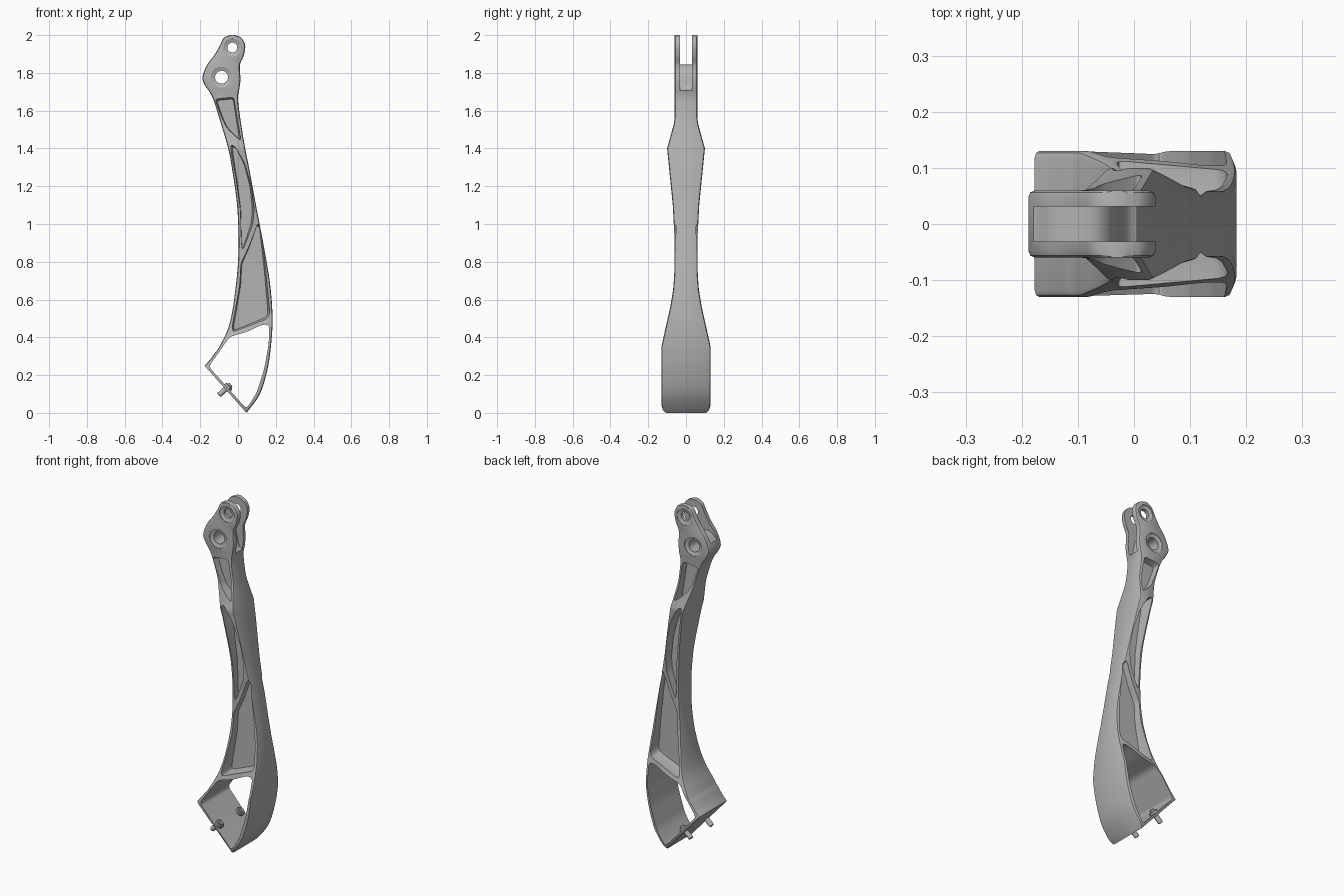
import bpy, bmesh, math
from mathutils import Vector

if "Cube" in bpy.data.objects:
    bpy.data.objects.remove(bpy.data.objects["Cube"])

metal = bpy.data.materials.new("grey metal")
metal.diffuse_color = (0.45, 0.45, 0.45, 1)
metal.use_nodes = True
metal.node_tree.nodes["Principled BSDF"].inputs["Base Color"].default_value = metal.diffuse_color


def make(name, bm):
    bmesh.ops.recalc_face_normals(bm, faces=bm.faces[:])
    me = bpy.data.meshes.new(name)
    bm.to_mesh(me)
    bm.free()
    ob = bpy.data.objects.new(name, me)
    bpy.context.collection.objects.link(ob)
    me.materials.append(metal)
    return ob


def loft(name, rings):
    bm = bmesh.new()
    rows = [[bm.verts.new(p) for p in r] for r in rings]
    n = len(rows[0])
    for a, b in zip(rows, rows[1:]):
        for i in range(n):
            j = (i + 1) % n
            bm.faces.new((a[i], a[j], b[j], b[i]))
    bm.faces.new(rows[0])
    bm.faces.new(rows[-1])
    return make(name, bm)


def rounded(pts, r, seg=4):
    """Replace polygon corners by small curves."""
    out, n = [], len(pts)
    for i in range(n):
        p, a, b = Vector(pts[i]), Vector(pts[i - 1]), Vector(pts[(i + 1) % n])
        s = p + (a - p).normalized() * min(r, 0.45 * (a - p).length)
        e = p + (b - p).normalized() * min(r, 0.45 * (b - p).length)
        for k in range(seg + 1):
            t = k / seg
            out.append(s * (1 - t) ** 2 + p * 2 * t * (1 - t) + e * t * t)
    return out


def cut(target, cutter):
    m = target.modifiers.new("cut", 'BOOLEAN')
    m.operation, m.solver, m.object = 'DIFFERENCE', 'EXACT', cutter
    bpy.context.view_layer.objects.active = target
    bpy.ops.object.modifier_apply(modifier=m.name)
    bpy.data.objects.remove(cutter)


def circle(cx, cz, r, n=40):
    return [(cx + r * math.cos(2 * math.pi * i / n), cz + r * math.sin(2 * math.pi * i / n)) for i in range(n)]


def prism(pts, y0, y1):
    return loft("cutter", [[(p[0], y, p[1]) for p in pts] for y in (y0, y1)])


# half width of the arm by height
WIDTH = [(0, .115), (.012, .125), (.03, .13), (.35, .13), (.45, .108), (.55, .085), (.65, .068),
         (.75, .061), (.95, .062), (1.1, .07), (1.25, .085), (1.4, .1), (1.53, .064), (1.56, .06), (2.1, .06)]


def width(z):
    z = max(z, 0)
    for (a, u), (b, v) in zip(WIDTH, WIDTH[1:]):
        if z <= b:
            return u + (v - u) * (z - a) / (b - a)
    return WIDTH[-1][1]


# left and right outline stations: left x, left z, right x, right z
STATIONS = [Vector(s) for s in [
    (-.045, 2, -.015, 2), (-.075, 1.985, .017, 1.985), (-.096, 1.945, .038, 1.945),
    (-.125, 1.895, .03, 1.89), (-.165, 1.84, .01, 1.84), (-.188, 1.777, .013, 1.768),
    (-.175, 1.735, .008, 1.72), (-.135, 1.67, 0, 1.66), (-.09, 1.53, .015, 1.54),
    (-.052, 1.4, .038, 1.4), (-.033, 1.3, .058, 1.3), (-.005, 1.1, .095, 1.1),
    (.003, .87, .139, .87), (-.013, .66, .17, .68), (-.045, .47, .183, .5),
    (-.098, .352, .174, .35), (-.124, .315, .156, .23), (-.15, .28, .116, .1),
    (-.177, .25, .045, 0)]]


def station_samples(step=6):
    S = [STATIONS[0]] + STATIONS + [STATIONS[-1]]
    for i in range(1, len(S) - 2):
        a, b, c, d = S[i - 1:i + 3]
        for k in range(step):
            t = k / step
            yield (b * 2 + (c - a) * t + (a * 2 - b * 5 + c * 4 - d) * t * t
                   + (b * 3 - a - c * 3 + d) * t ** 3) * 0.5
    yield STATIONS[-1]


def section(s):
    """Ring with softened corners across one station."""
    L, R = Vector((s[0], s[1])), Vector((s[2], s[3]))
    d = (R - L).normalized()
    c = min(.012, .25 * (R - L).length)
    prof = [(0, c), (.3 * c, .3 * c), (c, 0)]
    wl, wr = width(L[1]), width(R[1])
    half = [(L + d * u, wl - v) for u, v in prof] + [(R - d * u, wr - v) for u, v in reversed(prof)]
    return [(p[0], -y, p[1]) for p, y in half] + [(p[0], y, p[1]) for p, y in reversed(half)]


arm = loft("arm", [section(s) for s in station_samples()])

# fork slot between the two ears
cut(arm, prism(rounded([(-.3, 1.79), (-.185, 1.80), (-.14, 1.845), (-.06, 1.845), (-.03, 1.80), (-.015, 1.71),
                        (.1, 1.68), (.1, 2.1), (-.3, 2.1)], .03), -.031, .031))

# open window through the foot
cut(arm, prism(rounded([(-.045, .402), (.05, .43), (.13, .468), (.166, .465), (.162, .36), (.138, .23),
                        (.098, .105), (.045, .022), (-.155, .245), (-.105, .315), (-.07, .365)], .022), -.3, .3))

# drafted pockets on both sides
POCKETS = [
    [(-.122, 1.662), (-.022, 1.672), (.016, 1.44), (-.02, 1.47), (-.06, 1.51), (-.09, 1.575)],
    [(-.04, 1.42), (-.015, 1.41), (.035, 1.32), (.07, 1.2), (.085, 1.08), (.078, 1.0), (.045, .91),
     (.024, .86), (.018, .9), (.013, 1.08), (-.01, 1.24), (-.032, 1.36)],
    [(.105, 1.005), (.119, .99), (.147, .75), (.168, .53), (.158, .5), (-.026, .43), (-.032, .45),
     (-.008, .58), (.01, .68), (.015, .79), (.058, .88)]]
for pts in POCKETS:
    outer = rounded(pts, .018)
    xs, zs = [p[0] for p in outer], [p[1] for p in outer]
    cx, cz = sum(xs) / len(xs), sum(zs) / len(zs)
    sx, sz = 1 - .018 / (max(xs) - min(xs)), 1 - .018 / (max(zs) - min(zs))
    floor = [(cx + (x - cx) * sx, cz + (z - cz) * sz) for x, z in outer]
    for side in (-1, 1):
        cut(arm, loft("cutter", [[(p[0], side * y, p[1]) for p in ring]
                                 for ring, y in ((floor, .025), (outer, .06), (outer, .3))]))

# pivot holes with sunken rings
for x, z, hole, ring in ((-.087, 1.777, .034, .055), (-.03, 1.934, .026, .047)):
    cut(arm, prism(circle(x, z, hole), -.3, .3))
    for side in (-1, 1):
        cut(arm, loft("cutter", [[(p[0], side * y, p[1]) for p in circle(x, z, r)]
                                 for r, y in ((hole + .008, .05), (ring, .057), (ring, .2))]))

# studs with heads through the foot plate
AXIS, BASE = Vector((.748, 0, .664)), Vector((-.066, 0, .125))
UP = Vector((-.664, 0, .748))


def stud(name, y, stations, n):
    rings = []
    for h, r in stations:
        c = BASE + AXIS * h + Vector((0, y, 0))
        rings.append([c + UP * (r * math.cos(2 * math.pi * i / n)) + Vector((0, r * math.sin(2 * math.pi * i / n), 0))
                      for i in range(n)])
    return loft(name, rings)


parts = [arm]
for y, side in ((-.095, "front"), (.095, "back")):
    parts.append(stud(side + "_stud", y, [(-.047, .011), (-.044, .014), (.035, .014), (.038, .011)], 20))
    parts.append(stud(side + "_stud_head", y, [(.008, .024), (.024, .024), (.028, .021)], 24))

# smooth shading with sharp edges kept
bpy.ops.object.select_all(action='DESELECT')
for ob in parts:
    ob.select_set(True)
bpy.context.view_layer.objects.active = arm
bpy.ops.object.shade_smooth_by_angle(angle=math.radians(30))
